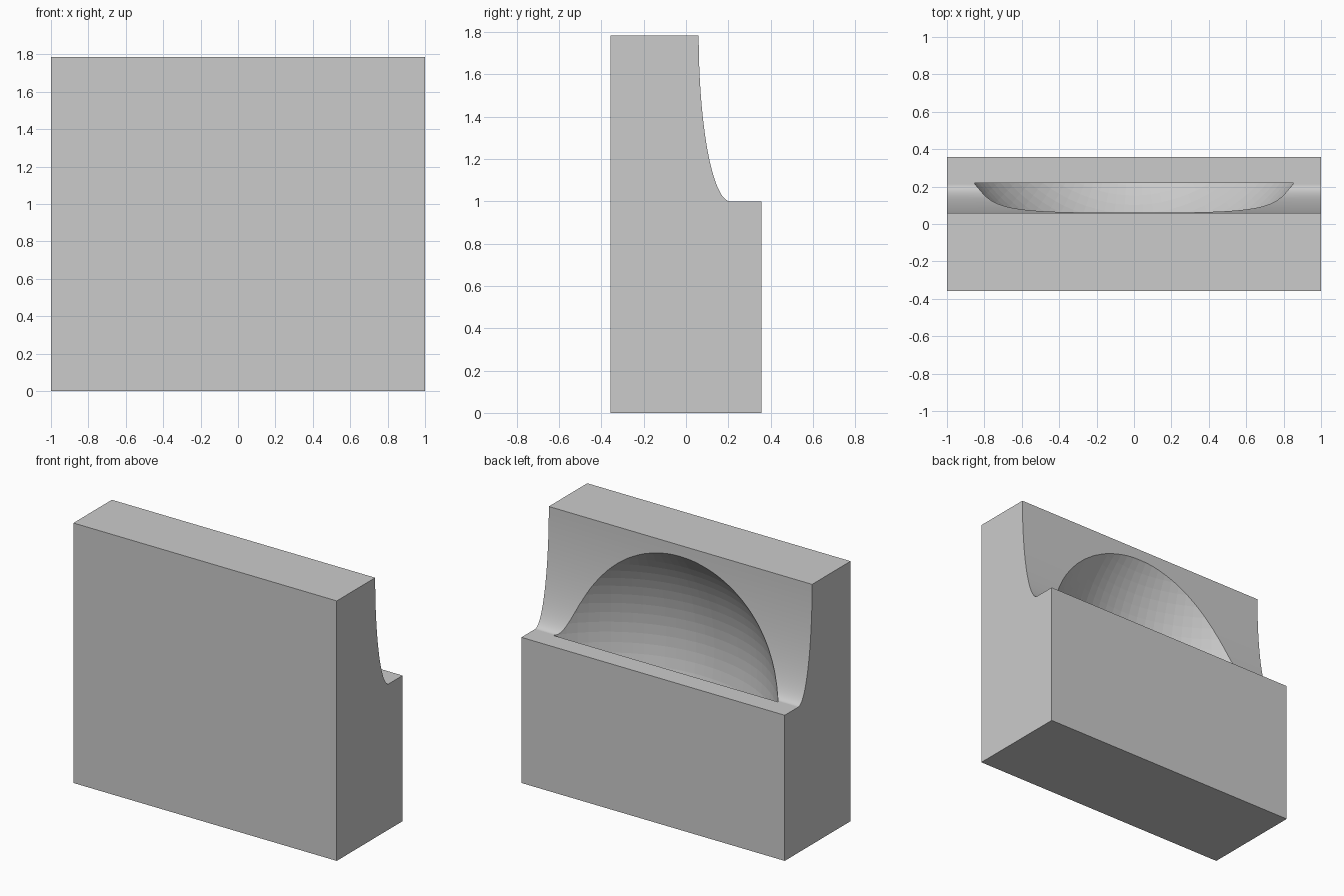
import bpy, bmesh, math
from mathutils import Vector

if "Cube" in bpy.data.objects:
    bpy.data.objects.remove(bpy.data.objects["Cube"])

HALF_Y, TOP, LEDGE = 0.357, 1.785, 1.0
COVE_BACK, COVE_FRONT = 0.06, 0.21      # y range of the concave slope
RIM_Y, RIM_R, DEPTH = 0.22, 0.855, 0.43  # spherical bowl: mouth plane, mouth radius, depth

grey = bpy.data.materials.new("light_grey")
grey.diffuse_color = (0.6, 0.6, 0.6, 1)
grey.use_nodes = True
grey.node_tree.nodes["Principled BSDF"].inputs["Base Color"].default_value = grey.diffuse_color


def make_object(name, bm):
    bmesh.ops.recalc_face_normals(bm, faces=bm.faces)
    mesh = bpy.data.meshes.new(name)
    bm.to_mesh(mesh)
    bm.free()
    mesh.materials.append(grey)
    obj = bpy.data.objects.new(name, mesh)
    bpy.context.collection.objects.link(obj)
    return obj


# Block: side profile with a quarter-ellipse cove, extruded along x
profile = [(-HALF_Y, 0), (HALF_Y, 0), (HALF_Y, LEDGE)]
steps = 48
for i in range(steps + 1):
    a = math.pi / 2 * i / steps
    profile.append((COVE_FRONT - (COVE_FRONT - COVE_BACK) * math.sin(a),
                    TOP - (TOP - LEDGE) * math.cos(a)))
profile.append((-HALF_Y, TOP))
bm = bmesh.new()
face = bm.faces.new([bm.verts.new((-1, y, z)) for y, z in profile])
ext = bmesh.ops.extrude_face_region(bm, geom=[face])
bmesh.ops.translate(bm, vec=(2, 0, 0),
                    verts=[v for v in ext["geom"] if isinstance(v, bmesh.types.BMVert)])
block = make_object("block", bm)

# Bowl cutter: faceted sphere, sliced flat at the mouth plane
radius = (RIM_R ** 2 + DEPTH ** 2) / (2 * DEPTH)
bm = bmesh.new()
bmesh.ops.create_uvsphere(bm, u_segments=96, v_segments=48, radius=radius)
bmesh.ops.translate(bm, vec=(0, RIM_Y - DEPTH + radius, LEDGE), verts=bm.verts)
cut = bmesh.ops.bisect_plane(bm, geom=bm.verts[:] + bm.edges[:] + bm.faces[:],
                             plane_co=(0, RIM_Y, 0), plane_no=(0, 1, 0), clear_outer=True)
bmesh.ops.contextual_create(
    bm, geom=[e for e in cut["geom_cut"] if isinstance(e, bmesh.types.BMEdge)])
cutter = make_object("bowl_cutter", bm)
cutter.hide_render = True

# Carve the bowl, then bake the result and drop the cutter
mod = block.modifiers.new("bowl", "BOOLEAN")
mod.operation, mod.solver, mod.object = "DIFFERENCE", "EXACT", cutter
bpy.context.view_layer.objects.active = block
block.select_set(True)
bpy.ops.object.modifier_apply(modifier=mod.name)
bpy.data.objects.remove(cutter)

# Smooth only the cove; bowl facets and flat sides stay flat
centre = Vector((0, RIM_Y - DEPTH + radius, LEDGE))
for p in block.data.polygons:
    in_bowl = all(abs((block.data.vertices[v].co - centre).length - radius) < 0.006
                  for v in p.vertices)
    p.use_smooth = (not in_bowl and abs(p.normal.x) < 0.01
                    and p.normal.y > 0.01 and p.normal.z > 0.001)
